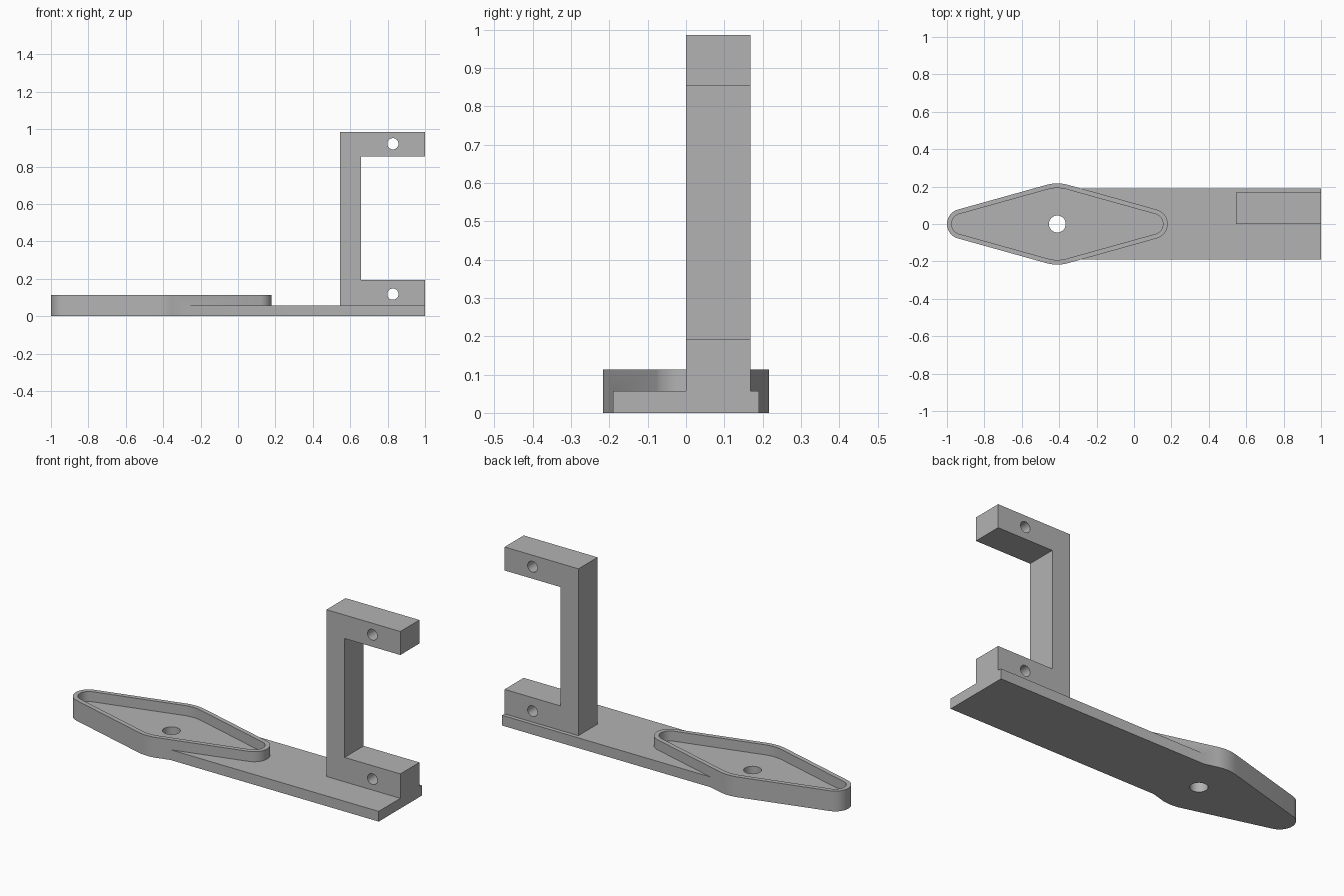
import bpy, bmesh
from math import asin, cos, sin, pi, radians
from mathutils import Vector

cube = bpy.data.objects.get("Cube")
if cube:
    bpy.data.objects.remove(cube, do_unlink=True)

grey = bpy.data.materials.new("plain grey")
grey.use_nodes = True
colour = (0.45, 0.45, 0.45, 1)
grey.diffuse_color = colour
grey.node_tree.nodes["Principled BSDF"].inputs["Base Color"].default_value = colour

HUB_X, REACH = -0.41, 0.51      # centre of the horn, distance to its tips
HUB_R, TIP_R = 0.217, 0.08
PLATE_Z, RIM_Z = 0.057, 0.113


def prism(name, outline, start, depth):
    """Extrude a closed outline of 3D points along the depth vector."""
    bm = bmesh.new()
    face = bm.faces.new([bm.verts.new(Vector(p) + Vector(start)) for p in outline])
    ext = bmesh.ops.extrude_face_region(bm, geom=[face])
    verts = [g for g in ext["geom"] if isinstance(g, bmesh.types.BMVert)]
    bmesh.ops.translate(bm, verts=verts, vec=Vector(depth))
    bmesh.ops.recalc_face_normals(bm, faces=bm.faces)
    mesh = bpy.data.meshes.new(name)
    bm.to_mesh(mesh)
    bm.free()
    mesh.materials.append(grey)
    obj = bpy.data.objects.new(name, mesh)
    bpy.context.collection.objects.link(obj)
    return obj


def arc(cx, r, a0, a1, n):
    angles = [a0 + (a1 - a0) * i / n for i in range(n + 1)]
    return [(cx + r * cos(a), r * sin(a), 0) for a in angles]


def horn_outline(inset):
    """Wide hub circle joined by tangents to a small circle at each tip."""
    t = pi / 2 - asin((HUB_R - TIP_R) / REACH)
    hub, tip = HUB_R - inset, TIP_R - inset
    return (arc(HUB_X + REACH, tip, -t, t, 20) + arc(HUB_X, hub, t, pi - t, 10)
            + arc(HUB_X - REACH, tip, pi - t, pi + t, 20)
            + arc(HUB_X, hub, pi + t, 2 * pi - t, 10))


def circle(r, upright):
    pts = [(r * cos(i * pi / 16), r * sin(i * pi / 16)) for i in range(32)]
    return [(a, 0, b) if upright else (a, b, 0) for a, b in pts]


def boolean(obj, tool, operation):
    mod = obj.modifiers.new(operation.lower(), 'BOOLEAN')
    mod.object, mod.operation, mod.solver = tool, operation, 'EXACT'
    bpy.context.view_layer.objects.active = obj
    bpy.ops.object.modifier_apply(modifier=mod.name)
    bpy.data.objects.remove(tool, do_unlink=True)


# Base: flat arm joined to the rimmed horn tray
base = prism("base_arm_and_tray", horn_outline(0), (0, 0, 0), (0, 0, RIM_Z))
bar = [(HUB_X, -0.19, 0), (1, -0.19, 0), (1, 0.19, 0), (HUB_X, 0.19, 0)]
boolean(base, prism("arm", bar, (0, 0, 0), (0, 0, PLATE_Z)), 'UNION')
boolean(base, prism("pocket", horn_outline(0.025), (0, 0, PLATE_Z), (0, 0, 0.2)), 'DIFFERENCE')
boolean(base, prism("hub_hole", circle(0.045, False), (HUB_X, 0, -0.1), (0, 0, 0.4)), 'DIFFERENCE')

# C-shaped bracket standing on the arm
side = [(0.545, PLATE_Z), (1, PLATE_Z), (1, 0.193), (0.657, 0.193),
        (0.657, 0.855), (1, 0.855), (1, 0.986), (0.545, 0.986)]
bracket = prism("servo_bracket", [(x, 0, z) for x, z in side], (0, 0, 0), (0, 0.168, 0))
for z in (0.118, 0.922):
    boolean(bracket, prism("screw_hole", circle(0.03, True), (0.828, -0.1, z), (0, 0.4, 0)), 'DIFFERENCE')

# Smooth the curved walls, keep the edges crisp
bpy.ops.object.select_all(action='DESELECT')
for obj in (base, bracket):
    obj.select_set(True)
bpy.context.view_layer.objects.active = base
bpy.ops.object.shade_smooth_by_angle(angle=radians(30))
